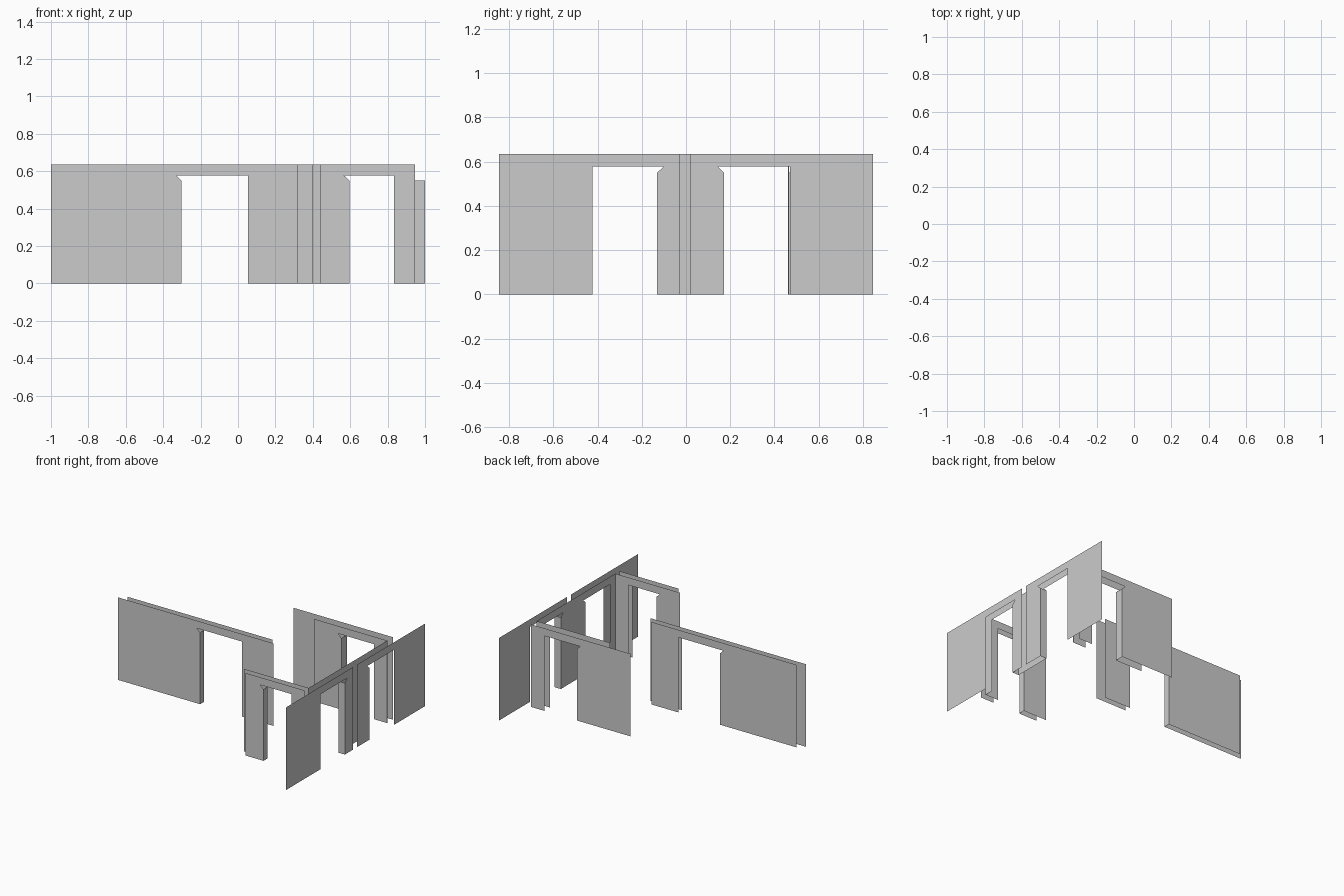
import bpy

if "Cube" in bpy.data.objects:
    bpy.data.objects.remove(bpy.data.objects["Cube"])

TOP, LINTEL, FLARE_Z, FLARE = 0.635, 0.577, 0.55, 0.028


def mesh(name, verts, faces):
    me = bpy.data.meshes.new(name)
    me.from_pydata(verts, [], faces)
    me.update()
    ob = bpy.data.objects.new(name, me)
    bpy.context.collection.objects.link(ob)
    return ob


def place(axis, offset, u, z):
    """Point on a wall running along axis, at the given offset."""
    return (u, offset, z) if axis == 'x' else (offset, u, z)


def sheet(name, axis, offset, start, end, doors):
    """One wall skin; doors are (left, right, flared side)."""
    outline = [(start, 0)]
    for a, b, side in doors:
        if side == 'L':
            outline += [(a, 0), (a, FLARE_Z), (a - FLARE, LINTEL), (b, LINTEL), (b, 0)]
        else:
            outline += [(a, 0), (a, LINTEL), (b + FLARE, LINTEL), (b, FLARE_Z), (b, 0)]
    outline += [(end, 0), (end, TOP), (start, TOP)]
    verts = [place(axis, offset, u, z) for u, z in outline]
    return mesh(name, verts, [list(range(len(verts)))])


def jamb(name, axis, o1, o2, u):
    """Reveal joining both skins on the flared side of a door."""
    pts = [(o1, 0), (o2, 0), (o2, FLARE_Z), (o1, FLARE_Z)]
    mesh(name, [place(axis, o, u, z) for o, z in pts], [(0, 1, 2, 3)])


# Walls across the width: name, (front y, x0, x1), (back y, x0, x1), door
cross_walls = [
    ("middle_wall", (-0.028, -1.0, 0.32), (0.018, -0.955, 0.28), (-0.303, 0.053, 'L')),
    ("front_wall", (-0.54, 0.44, 0.945), (-0.49, 0.395, 0.945), (0.595, 0.833, 'L')),
    ("back_wall", (0.465, 0.32, 0.945), (0.533, 0.10, 0.945), (0.555, 0.833, 'L')),
]
for name, f, b, door in cross_walls:
    sheet(name + "_front_skin", 'x', *f, [door])
    sheet(name + "_back_skin", 'x', *b, [door])
    jamb(name + "_door_jamb", 'x', f[0], b[0], door[0])

# Side wall: two outer skins with a gap, one inner skin between the cross walls
door_1 = (-0.423, -0.13, 'R')
door_2 = (0.172, 0.462, 'L')
sheet("side_wall_outer_front", 'y', 1.0, -0.845, -0.028, [door_1])
sheet("side_wall_outer_back", 'y', 1.0, 0.018, 0.845, [(0.172, 0.47, 'L')])
sheet("side_wall_inner", 'y', 0.945, -0.49, 0.465, [door_1, door_2])
jamb("side_wall_front_door_jamb", 'y', 0.945, 1.0, door_1[1])
jamb("side_wall_back_door_jamb", 'y', 0.945, 1.0, door_2[0])
